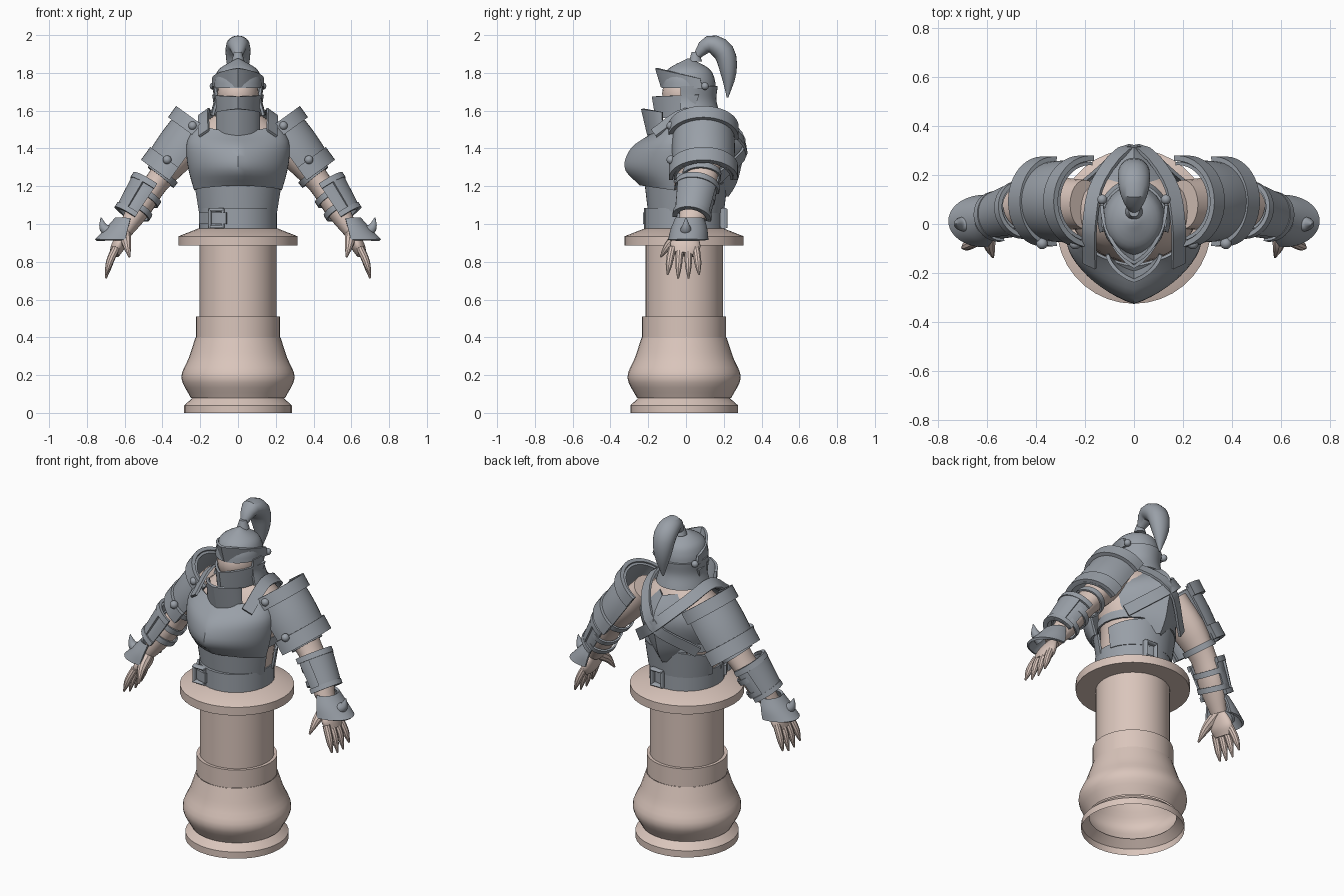
import bpy, bmesh
from math import sin, cos, radians
from mathutils import Vector

if "Cube" in bpy.data.objects:
    bpy.data.objects.remove(bpy.data.objects["Cube"])

ACROSS, SIDEWAYS, UP = Vector((1, 0, 0)), Vector((0, -1, 0)), Vector((0, 0, 1))
built = []


def material(name, red, green, blue):
    made = bpy.data.materials.new(name)
    made.use_nodes = True
    made.diffuse_color = (red, green, blue, 1)
    shader = made.node_tree.nodes["Principled BSDF"]
    shader.inputs["Base Color"].default_value = made.diffuse_color
    return made


STEEL = material("steel grey", .32, .35, .39)
CLAY = material("pale clay", .7, .56, .5)


def along(keys, fraction):
    """Smooth value part of the way through evenly spaced keys (a lone number stays constant)."""
    if not isinstance(keys, list):
        return keys
    padded = [2 * keys[0] - keys[1], *keys, 2 * keys[-1] - keys[-2]]
    place = fraction * (len(keys) - 1)
    index = min(int(place), len(keys) - 2)
    u = place - index
    a, b, c, d = padded[index:index + 4]
    return b + u / 2 * (c - a + u * (2 * a - 5 * b + 4 * c - d + u * (3 * (b - c) + d - a)))


def finish(name, mesh, mat, thick=0, mirror=False):
    bmesh.ops.recalc_face_normals(mesh, faces=mesh.faces)
    data = bpy.data.meshes.new(name)
    mesh.to_mesh(data)
    mesh.free()
    data.materials.append(mat)
    part = bpy.data.objects.new(name, data)
    bpy.context.collection.objects.link(part)
    if thick:
        shell = part.modifiers.new("thickness", "SOLIDIFY")
        shell.thickness, shell.offset = thick, 0
    if mirror:
        part.modifiers.new("mirror", "MIRROR").use_mirror_merge = False
    built.append(part)


def loft(name, mat, path, width, ratio=1, ref=ACROSS, axis=None, arc=0, ridge=0, dip=0,
         thick=0, mirror=False, cap=True, sides=24):
    """Sweep an oval along a path; an arc (half angle) makes an open plate, a ridge creases it."""
    mesh = bmesh.new()
    path = [Vector(point) for point in path]
    simple = all(not isinstance(keys, list) or len(keys) < 3 for keys in (path, width, ratio, dip))
    steps = 1 if simple else 12
    rings = []
    for step in range(steps + 1):
        f = step / steps
        tangent = axis or (along(path, min(f + .02, 1)) - along(path, max(f - .02, 0))).normalized()
        side = (ref - tangent * ref.dot(tangent)).normalized()
        out = side.cross(tangent)
        half = along(width, f)
        ring = []
        for k in range(sides + 1 if arc else sides):
            turn = radians(arc * (2 * k / sides - 1) if arc else 360 * k / sides)
            bulge = cos(turn) * (1 - ridge) + (1 - abs(sin(turn))) * ridge
            offset = half * (side * sin(turn) + out * bulge * along(ratio, f))
            ring.append(mesh.verts.new(along(path, f) + offset + tangent * along(dip, f) * bulge))
        rings.append(ring)
    for low, high in zip(rings, rings[1:]):
        for k in range(sides):
            j = (k + 1) % len(low)
            mesh.faces.new((low[k], low[j], high[j], high[k]))
    if cap and not arc:
        mesh.faces.new(rings[0])
        mesh.faces.new(rings[-1])
    finish(name, mesh, mat, thick, mirror)


def upright(name, mat, y, bottom, top, width, ratio=1, **options):
    """Part with level sections stacked upward on the centre line."""
    loft(name, mat, [(0, y, bottom), (0, y, top)], width, ratio, axis=UP, **options)


def strap(name, path, width, centre, mirror=False):
    """Flat ribbon lying on the body, facing away from a centre."""
    mesh = bmesh.new()
    path = [Vector(point) for point in path]
    points = [along(path, i / 16) for i in range(17)]
    previous = None
    for i, point in enumerate(points):
        tangent = points[min(i + 1, 16)] - points[max(i - 1, 0)]
        side = tangent.cross(point - Vector(centre)).normalized() * width / 2
        pair = [mesh.verts.new(point - side), mesh.verts.new(point + side)]
        if previous:
            mesh.faces.new((*previous, *reversed(pair)))
        previous = pair
    finish(name, mesh, STEEL, .014, mirror)


def ball(name, mat, place, radius, stretch=(1, 1, 1), mirror=False):
    mesh = bmesh.new()
    bmesh.ops.create_uvsphere(mesh, u_segments=20, v_segments=12, radius=radius)
    bmesh.ops.scale(mesh, verts=mesh.verts, vec=stretch)
    bmesh.ops.translate(mesh, verts=mesh.verts, vec=place)
    finish(name, mesh, mat, mirror=mirror)


# Pedestal, hollow underneath
def post(name, bottom, top, radius, cap=True):
    upright(name, CLAY, -.01, bottom, top, radius, cap=cap, sides=36)


post("pedestal_foot", 0, .04, .285, cap=False)
post("pedestal_foot_bevel", .04, .08, [.285, .24], cap=False)
post("pedestal_bulb", .08, .4, [.25, .3, .26, .225], cap=False)
post("pedestal_collar", .4, .51, .223)
post("pedestal_shaft", .5, .9, .205)
post("pedestal_plate", .885, .935, .315)
post("pedestal_plate_bevel", .935, .98, [.315, .2])

# Torso and head
loft("torso", CLAY, [(0, -.01, .96), (0, .06, 1.6)], [.19, .2, .21, .25, .25, .09],
     [1, .9, .85, .72, .65, .9], axis=UP)
upright("neck", CLAY, .03, 1.5, 1.65, .08)
ball("head", CLAY, (0, 0, 1.69), .11, (1, 1.15, 1.1))

# Body armour
loft("breastplate", STEEL, [(0, -.07, 1.53), (0, -.06, 1.18)], [.2, .26, .265, .25, .225],
     [.5, .75, .92, 1, .8], axis=UP, arc=90, ridge=.35, dip=[-.05, 0, .03], thick=.015)
upright("collar_plate", STEEL, -.11, 1.5, 1.59, .11, [.8, 1.1], arc=80, ridge=.3,
        dip=[-.03, .02], thick=.015)
for name, facing in (("front_waist_plate", .95), ("rear_waist_plate", -.95)):
    upright(name, STEEL, 0, 1.06, 1.17, [.205, .225], facing, arc=78, dip=[0, .05], thick=.012)
upright("back_plate", STEEL, .09, 1.15, 1.55, [.1, .2, .22, .09], [-1.3, -.95, -1, -1.5],
        arc=90, ridge=.6, thick=.015, sides=6)
upright("side_strap", STEEL, .02, 1.22, 1.27, .226, .87, thick=.01, cap=False)
strap("shoulder_strap", [(.18, -.17, 1.48), (.18, 0, 1.59), (.14, .18, 1.54), (0, .315, 1.4),
      (-.2, .17, 1.24)], .065, (0, .03, 1.35), mirror=True)

# Belt with buckles
upright("belt", STEEL, -.01, .97, 1.085, .207, 1.02, sides=32)
strap("belt_tongue", [(-.06, -.222, 1.03), (-.14, -.19, 1.03), (-.2, -.09, 1.03)], .06, (0, 0, 1.03))
for name, x, y in (("front_buckle", -.115, -.2), ("rear_buckle", .05, .2)):
    for sign in (-1, 1):
        edge, level = x + sign * .035, 1.03 + sign * .045
        loft(name + "_upright", STEEL, [(edge, y, .98), (edge, y, 1.08)], .01, 2)
        loft(name + "_bar", STEEL, [(x - .04, y, level), (x + .04, y, level)], .01, 2, ref=UP)

# Helmet
upright("helmet_dome", STEEL, .015, 1.72, 1.877, [.13, .123, .095, .005], 1.1)
upright("helmet_neck_guard", STEEL, .02, 1.575, 1.73, [.142, .122, .128], -1.1, arc=110, thick=.014)
loft("brow_visor", STEEL, [(0, .09, 1.715), (0, .075, 1.77)], .131, [1.65, 1.77], axis=UP,
     arc=90, ridge=.25, dip=[.01, .055], thick=.014)
loft("face_guard", STEEL, [(0, .03, 1.57), (0, .07, 1.685)], [.112, .13], [1.65, 1.88], axis=UP,
     arc=90, ridge=.3, dip=-.01, thick=.014)
ball("visor_hinge", STEEL, (.13, .1, 1.73), .02, mirror=True)

# Plume
upright("plume_socket", STEEL, .05, 1.86, 1.91, [.035, .02])
loft("plume", STEEL, [(0, .05, 1.88), (0, .12, 1.95), (0, .2, 1.91), (0, .225, 1.8), (0, .22, 1.67)],
     [.018, .055, .066, .05, .005], .85)

# Bare arms
ARM = [Vector((.2, .08, 1.49)), Vector((.43, .08, 1.22)), Vector((.6, .01, .96))]
WRIST = ARM[-1]
GIRTH = [.1, .105, .08, .08, .05]
loft("arm", CLAY, ARM, GIRTH, .8, ref=SIDEWAYS, mirror=True)
for f in (.4, .62, .76):
    loft("arm_strap", STEEL, [along(ARM, f), along(ARM, f + .05)], along(GIRTH, f) + .008, .85,
         ref=SIDEWAYS, thick=.01, mirror=True, cap=False)

# Hands
loft("palm", CLAY, [WRIST, (.655, -.012, .84)], [.045, .07, .08, .06], .45, ref=SIDEWAYS, mirror=True)
for i, name in enumerate(("index", "middle", "ring", "little")):
    y = .041 * i - .072
    tip = .71 + .01 * (i - 1.5) ** 2
    loft(name + "_finger", CLAY, [(.645, y, .875), (.675, y * 1.2, .81), (.7, y * 1.35, tip)],
         [.021, .021, .018, .005], ref=SIDEWAYS, mirror=True, sides=10)
loft("thumb", CLAY, [WRIST, (.59, -.08, .9), (.575, -.135, .825)], [.03, .03, .02, .005],
     mirror=True, sides=10)


def guard(name, line, start, end, width, ratio=1, thick=.014, arc=95):
    """Half-round arm armour covering part of a line."""
    top, bottom = Vector(line[0]), Vector(line[1])
    loft(name, STEEL, [top.lerp(bottom, start), top.lerp(bottom, end)], width, ratio,
         ref=SIDEWAYS, arc=arc, thick=thick, mirror=True)


# Shoulder guards with raised bands and rivets
SHOULDER = ((.18, .092, 1.51), (.375, .092, 1.24))
guard("shoulder_guard", SHOULDER, 0, 1, [.155, .16, .15])
guard("upper_shoulder_band", SHOULDER, -.02, .2, .176, thick=.022)
guard("lower_shoulder_band", SHOULDER, .75, 1, .172, .93, thick=.022)
for x, z in ((.24, 1.52), (.375, 1.34)):
    ball("shoulder_rivet", STEEL, (x, -.08, z), .023, mirror=True)

# Forearm guards with rims and a raised plate
FOREARM = ((.452, .06, 1.195), (.56, .03, 1.03))
guard("forearm_guard", FOREARM, 0, 1, [.1, .085], 1.06)
guard("upper_forearm_rim", FOREARM, -.06, .1, .11, 1.08, thick=.018)
guard("lower_forearm_rim", FOREARM, .86, 1, .095, 1.08, thick=.018)
guard("raised_forearm_plate", FOREARM, .1, .86, [.112, .097], 1.03, arc=60)

# Flared wrist guards with a spike
loft("wrist_guard", STEEL, [(.575, .02, 1.03), (.61, .012, .915)], [.07, .09, .1], [1, 1.15, 1.42],
     ref=SIDEWAYS, axis=-UP, arc=95, thick=.014, mirror=True)
loft("wrist_spike", STEEL, [(.67, 0, .955), (.71, 0, .98), (.726, 0, 1.035)], [.036, .025, .002],
     ref=SIDEWAYS, mirror=True)

# Bake modifiers and smooth gentle angles
bpy.ops.object.select_all(action="DESELECT")
for part in built:
    part.select_set(True)
bpy.context.view_layer.objects.active = built[0]
bpy.ops.object.convert(target="MESH")
bpy.ops.object.shade_smooth_by_angle(angle=radians(32))
